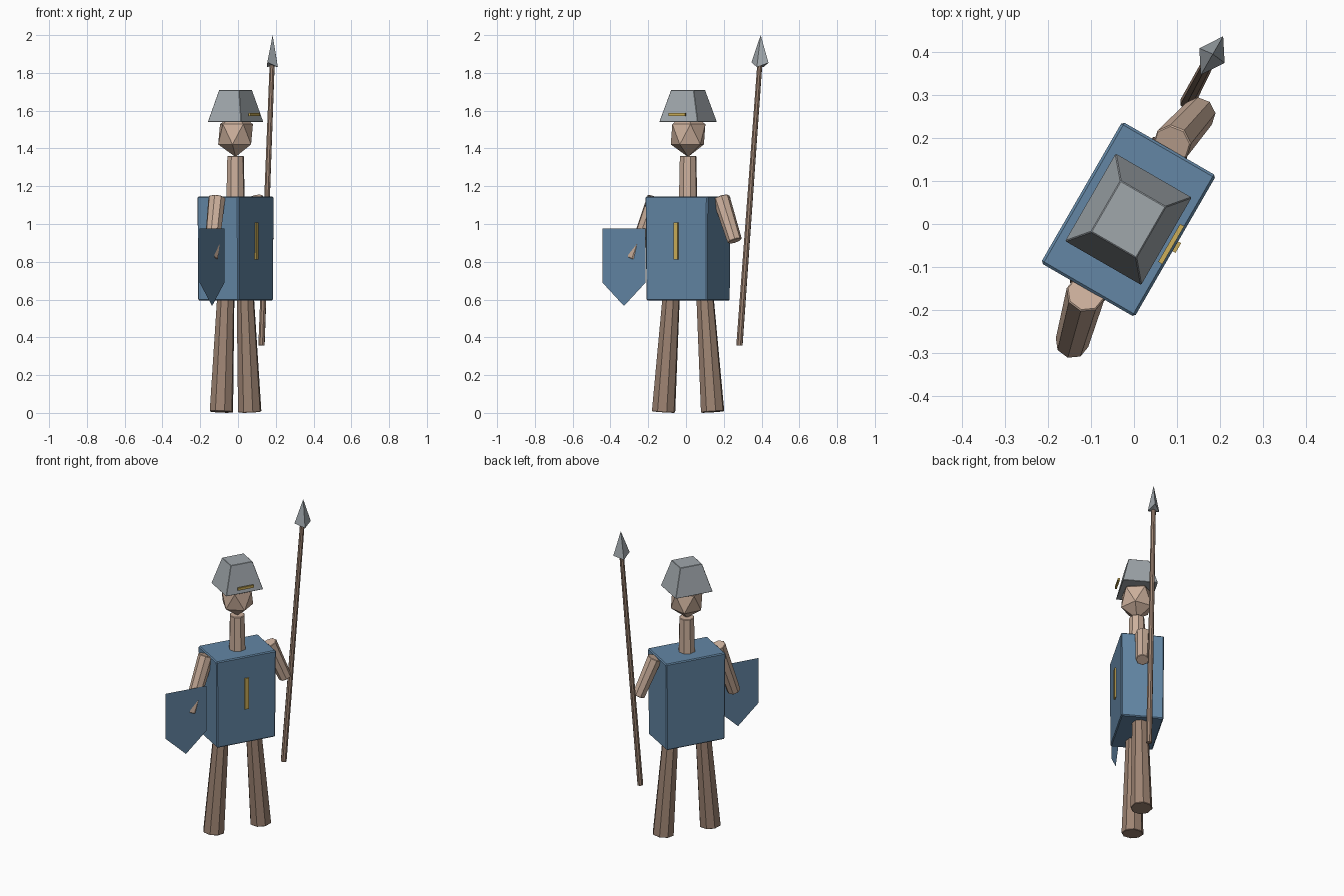
import bpy, bmesh, math
from mathutils import Matrix, Vector

if "Cube" in bpy.data.objects:
    bpy.data.objects.remove(bpy.data.objects["Cube"])

# The figure is built facing -y, then turned 60 degrees as a whole
PLACE = Matrix.Translation((-0.013, 0.011, 0)) @ Matrix.Rotation(math.radians(60), 4, 'Z')


def material(name, rgb):
    m = bpy.data.materials.new(name)
    m.diffuse_color = (*rgb, 1)
    m.use_nodes = True
    m.node_tree.nodes["Principled BSDF"].inputs["Base Color"].default_value = m.diffuse_color
    return m


SKIN = material("skin", (0.60, 0.43, 0.33))
WOOD = material("brown", (0.34, 0.23, 0.17))
BLUE = material("blue", (0.125, 0.24, 0.375))
STEEL = material("steel", (0.35, 0.385, 0.41))
GOLD = material("gold", (0.61, 0.43, 0.10))


def finish(bm, name, mat, bevel=0.0):
    bmesh.ops.recalc_face_normals(bm, faces=bm.faces)
    mesh = bpy.data.meshes.new(name)
    bm.to_mesh(mesh)
    bm.free()
    mesh.transform(PLACE)
    mesh.materials.append(mat)
    ob = bpy.data.objects.new(name, mesh)
    bpy.context.collection.objects.link(ob)
    if bevel:
        mod = ob.modifiers.new("bevel", 'BEVEL')
        mod.width = bevel
        mod.segments = 1
        mod.limit_method = 'ANGLE'
        mod.angle_limit = math.radians(60)
    return ob


def limb(name, a, b, ra, rb, mat, sides=8, bevel=0.003):
    """Tapered faceted rod from point a to point b."""
    a, b = Vector(a), Vector(b)
    d = b - a
    m = Matrix.Translation((a + b) / 2) @ d.to_track_quat('Z', 'Y').to_matrix().to_4x4()
    bm = bmesh.new()
    bmesh.ops.create_cone(bm, cap_ends=True, segments=sides, radius1=ra,
                          radius2=rb, depth=d.length, matrix=m)
    return finish(bm, name, mat, bevel)


def block(name, z0, z1, base, top, mat, y=0.0, bevel=0.0):
    """Box whose top may be smaller than its base."""
    bm = bmesh.new()
    bmesh.ops.create_cube(bm, size=1)
    for v in bm.verts:
        sx, sy = top if v.co.z > 0 else base
        v.co = (v.co.x * sx, v.co.y * sy + y, z1 if v.co.z > 0 else z0)
    return finish(bm, name, mat, bevel)


# Torso and its front stripe
block("torso", 0.595, 1.145, (0.372, 0.248), (0.38, 0.252), BLUE, bevel=0.006)
block("torso_stripe", 0.812, 1.008, (0.026, 0.012), (0.026, 0.012), GOLD, y=-0.128)

# Legs, splayed sideways
for side, label in ((-1, "left"), (1, "right")):
    limb(label + "_leg", (side * 0.15, 0, 0.005), (side * 0.103, 0, 0.62),
         0.064, 0.047, WOOD)

# Arms, lowered outwards and slightly forward
limb("shield_arm", (-0.315, -0.03, 0.815), (-0.198, 0, 1.14), 0.039, 0.046, SKIN)
limb("spear_arm", (0.297, -0.02, 0.91), (0.202, 0, 1.14), 0.039, 0.046, SKIN)

# Neck and faceted head
limb("neck", (0, 0, 1.135), (0, 0, 1.36), 0.05, 0.045, SKIN)
bm = bmesh.new()
bmesh.ops.create_icosphere(
    bm, subdivisions=1, radius=1,
    matrix=Matrix.Translation((0, 0, 1.475)) @ Matrix.Rotation(math.radians(-52), 4, 'Z')
    @ Matrix.Diagonal((0.104, 0.104, 0.12, 1)))
finish(bm, "head", SKIN)

# Helmet with a brow band
block("helmet", 1.54, 1.71, (0.236, 0.205), (0.138, 0.122), STEEL, bevel=0.002)
block("helmet_band", 1.572, 1.587, (0.102, 0.011), (0.102, 0.011), GOLD, y=-0.115)

# Shield: a thin sheet with a pointed foot
bm = bmesh.new()
outline = [(-0.488, 0.975), (-0.488, 0.69), (-0.356, 0.566), (-0.224, 0.69), (-0.224, 0.975)]
bm.faces.new([bm.verts.new((x, -0.062, z)) for x, z in outline])
finish(bm, "shield", BLUE)

# Spear shaft
limb("spear_shaft", (0.304, 0.017, 0.357), (0.425, 0.022, 1.84), 0.0175, 0.014, WOOD, bevel=0)

# Spear head: four-sided blade with raised side corners
bm = bmesh.new()
cx, cy = 0.427, 0.022
tip = bm.verts.new((cx + 0.004, cy, 2.0))
foot = bm.verts.new((cx, cy, 1.838))
ring = [bm.verts.new((cx + x, cy + y, z)) for x, y, z in
        ((0.052, 0, 1.853), (0, 0.034, 1.83), (-0.052, 0, 1.857), (0, -0.034, 1.83))]
for i in range(4):
    p, q = ring[i], ring[(i + 1) % 4]
    bm.faces.new((p, q, tip))
    bm.faces.new((q, p, foot))
finish(bm, "spear_head", STEEL)
